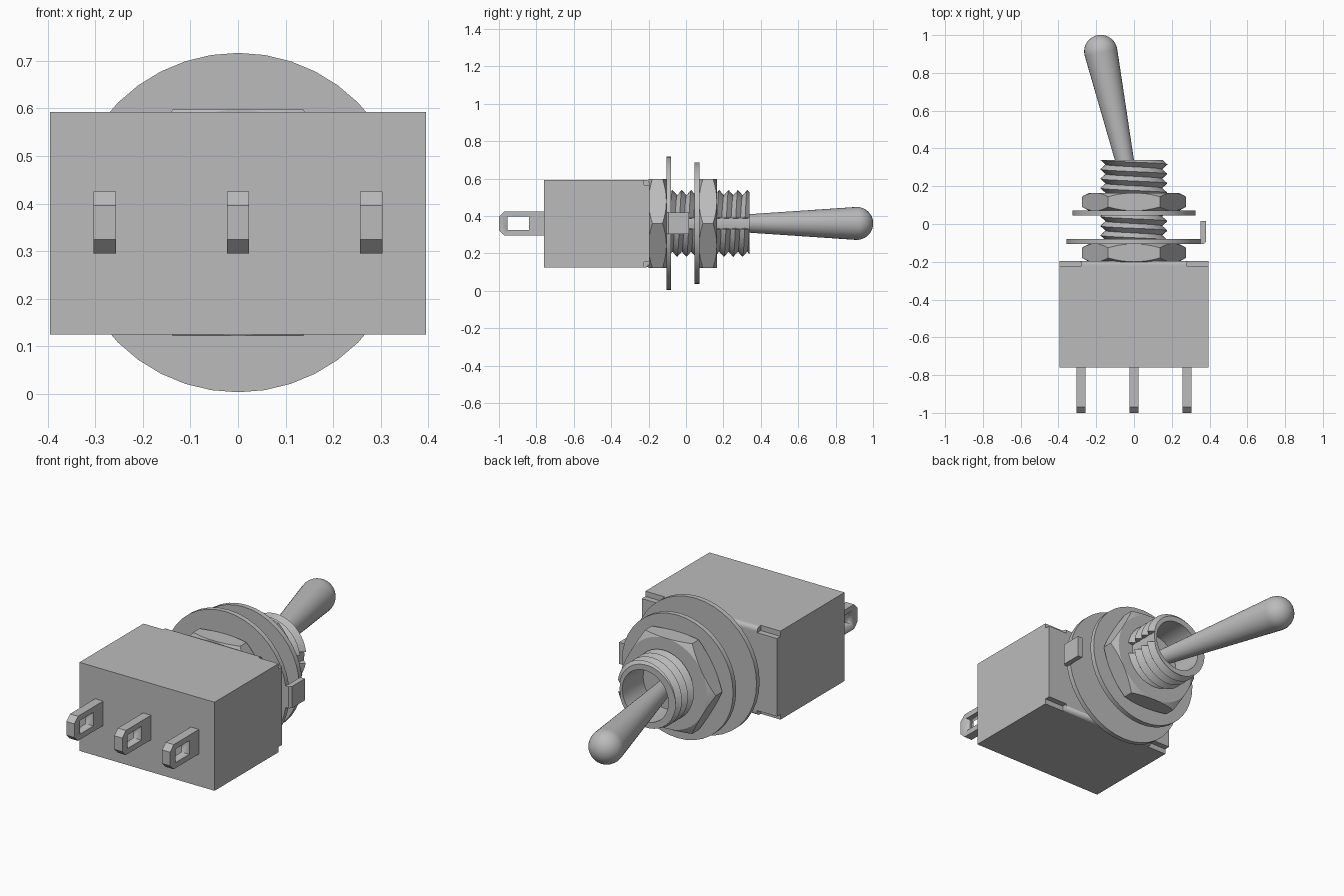
import bpy, bmesh, math
from mathutils import Vector, Matrix

if "Cube" in bpy.data.objects:
    bpy.data.objects.remove(bpy.data.objects["Cube"])

AXIS_Z = 0.36
grey = bpy.data.materials.new("plain grey")
grey.use_nodes = True
COLOUR = (0.5, 0.5, 0.5, 1)
grey.diffuse_color = COLOUR
grey.node_tree.nodes["Principled BSDF"].inputs["Base Color"].default_value = COLOUR


def finish(name, bm, angle=30):
    bmesh.ops.recalc_face_normals(bm, faces=bm.faces)
    mesh = bpy.data.meshes.new(name)
    bm.to_mesh(mesh)
    bm.free()
    mesh.materials.append(grey)
    obj = bpy.data.objects.new(name, mesh)
    bpy.context.collection.objects.link(obj)
    select(obj)
    bpy.ops.object.shade_smooth_by_angle(angle=math.radians(angle))
    return obj


def select(obj):
    bpy.ops.object.select_all(action='DESELECT')
    obj.select_set(True)
    bpy.context.view_layer.objects.active = obj


def add_box(bm, low, high):
    low, high = Vector(low), Vector(high)
    size = high - low
    m = Matrix.Translation((low + high) / 2) @ Matrix.Diagonal((*size, 1))
    return bmesh.ops.create_cube(bm, size=1, matrix=m)["verts"]


def extrude(name, points, direction):
    """Closed outline pushed along a vector."""
    bm = bmesh.new()
    face = bm.faces.new([bm.verts.new(p) for p in points])
    out = bmesh.ops.extrude_face_region(bm, geom=[face], use_keep_orig=True)
    verts = [g for g in out["geom"] if isinstance(g, bmesh.types.BMVert)]
    bmesh.ops.translate(bm, verts=verts, vec=direction)
    return finish(name, bm)


def lathe(name, profile, steps=48, closed=True, angle=30):
    """Outline of (radius, y) turned about the long axis."""
    bm = bmesh.new()
    verts = [bm.verts.new((r, y, AXIS_Z)) for r, y in profile]
    pairs = list(zip(verts, verts[1:])) + ([(verts[-1], verts[0])] if closed else [])
    edges = [bm.edges.new(p) for p in pairs]
    bmesh.ops.spin(bm, geom=verts + edges, cent=(0, 0, AXIS_Z), axis=(0, 1, 0),
                   angle=math.tau, steps=steps, use_merge=True)
    bmesh.ops.remove_doubles(bm, verts=bm.verts, dist=1e-5)
    return finish(name, bm, angle)


def combine(obj, cutter, operation):
    cutter.hide_render = True
    mod = obj.modifiers.new("shape", 'BOOLEAN')
    mod.operation, mod.object, mod.solver = operation, cutter, 'EXACT'
    select(obj)
    bpy.ops.object.modifier_apply(modifier=mod.name)
    bpy.data.objects.remove(cutter)


# Housing with rounded rear edges and four notched corners
bm = bmesh.new()
add_box(bm, (-0.395, -0.76, 0.125), (0.395, -0.195, 0.593))
rear = [e for e in bm.edges if all(v.co.y > -0.2 for v in e.verts)
        and abs(e.verts[0].co.x - e.verts[1].co.x) > 0.1]
bmesh.ops.bevel(bm, geom=rear, offset=0.02, segments=5, profile=0.5, affect='EDGES')
housing = finish("housing", bm, 40)
bm = bmesh.new()
for x in (-0.39, 0.39):
    for z in (0.1, 0.618):
        add_box(bm, (x - 0.11, -0.225, z - 0.053), (x + 0.11, -0.1, z + 0.053))
combine(housing, finish("notch_cutter", bm), 'DIFFERENCE')

# Solder terminals with an eyelet
outline = [(-0.74, -0.065), (-0.97, -0.065), (-1, -0.036),
           (-1, 0.036), (-0.97, 0.065), (-0.74, 0.065)]
for name, x in (("right", -0.28), ("middle", 0), ("left", 0.28)):
    terminal = extrude(name + "_terminal",
                       [(x - 0.0235, y, AXIS_Z + z) for y, z in outline], (0.047, 0, 0))
    bm = bmesh.new()
    add_box(bm, (x - 0.1, -0.955, AXIS_Z - 0.036), (x + 0.1, -0.84, AXIS_Z + 0.036))
    combine(terminal, finish("eyelet_cutter", bm), 'DIFFERENCE')

# Hex nuts with turned-down corners
for name, y in (("inner_nut", -0.2), ("outer_nut", 0.07)):
    hexagon = [(0.275 * math.cos(a), y, AXIS_Z + 0.275 * math.sin(a))
               for a in (i * math.pi / 3 for i in range(6))]
    nut = extrude(name, hexagon, (0, 0.095, 0))
    turned = lathe("nut_cutter", [(0, y), (0.238, y), (0.278, y + 0.022),
                                  (0.278, y + 0.073), (0.238, y + 0.095), (0, y + 0.095)],
                   closed=False)
    combine(nut, turned, 'INTERSECT')
    select(nut)
    bpy.ops.object.shade_smooth_by_angle(angle=math.radians(15))

# Washers, the inner one with a bent locating tab
for name, r, y in (("lock_washer", 0.357, -0.105), ("outer_washer", 0.325, 0.045)):
    lathe(name, [(0.16, y), (r, y), (r, y + 0.026), (0.16, y + 0.026)], steps=40)
tab = [(0.3, -0.105), (0.37, -0.105), (0.381, -0.094), (0.381, 0.015),
       (0.353, 0.015), (0.353, -0.079), (0.3, -0.079)]
extrude("washer_tab", [(x, y, 0.304) for x, y in tab], (0, 0, 0.114))

# Bushing tube with a blind bore
lathe("bushing", [(0, -0.2), (0.15, -0.2), (0.15, 0.34), (0.135, 0.34),
                  (0.135, 0.06), (0, 0.06)], closed=False)

# Helical thread with a keyway on the left
PITCH, SEG, START, END = 0.05, 40, -0.11, 0.34
bm = bmesh.new()
roots, crests = [], []
for i in range(SEG * 12):
    a = math.tau * i / SEG
    y = START - 0.1 + PITCH * i / SEG
    for row, r, dy in ((roots, 0.151, 0), (crests, 0.179, PITCH / 2)):
        row.append(bm.verts.new((r * math.cos(a), y + dy, r * math.sin(a))))
for i in range(len(roots) - 1):
    bm.faces.new((roots[i], roots[i + 1], crests[i + 1], crests[i]))
    if i + SEG + 1 < len(roots):
        bm.faces.new((crests[i], crests[i + 1], roots[i + SEG + 1], roots[i + SEG]))


def slice_mesh(co, no, clear=False):
    bmesh.ops.bisect_plane(bm, geom=bm.verts[:] + bm.edges[:] + bm.faces[:],
                           plane_co=co, plane_no=no, clear_outer=clear)


slice_mesh((0, START, 0), (0, -1, 0), True)
slice_mesh((0, END, 0), (0, 1, 0), True)
for z in (-0.03, 0.03):
    slice_mesh((0, 0, z), (0, 0, 1))
slot = [f for f in bm.faces if f.calc_center_median().x > 0
        and abs(f.calc_center_median().z) < 0.03]
bmesh.ops.delete(bm, geom=slot, context='FACES')
# Close the cut edges down to the tube
out = bmesh.ops.extrude_edge_only(bm, edges=[e for e in bm.edges if e.is_boundary])
for v in out["geom"]:
    if isinstance(v, bmesh.types.BMVert):
        s = 0.146 / math.hypot(v.co.x, v.co.z)
        v.co.x *= s
        v.co.z *= s
bmesh.ops.translate(bm, verts=bm.verts, vec=(0, 0, AXIS_Z))
finish("thread", bm, 25)

# Tapered lever with a ball end, tilted to the right
BALL, LENGTH = 0.088, 0.822
profile = [(0, -0.06), (0.034, -0.06), (0.034, 0)]
for i in range(13):
    a = math.radians(-4 + 94 * i / 12)
    profile.append((BALL * math.cos(a), LENGTH + BALL * math.sin(a)))
lever = lathe("lever", profile, steps=32, closed=False, angle=40)
lever.data.transform(Matrix.Translation((0, 0, -AXIS_Z)))
lever.data.transform(Matrix.Translation((0, 0.11, AXIS_Z)) @ Matrix.Rotation(math.atan(0.219), 4, 'Z'))
